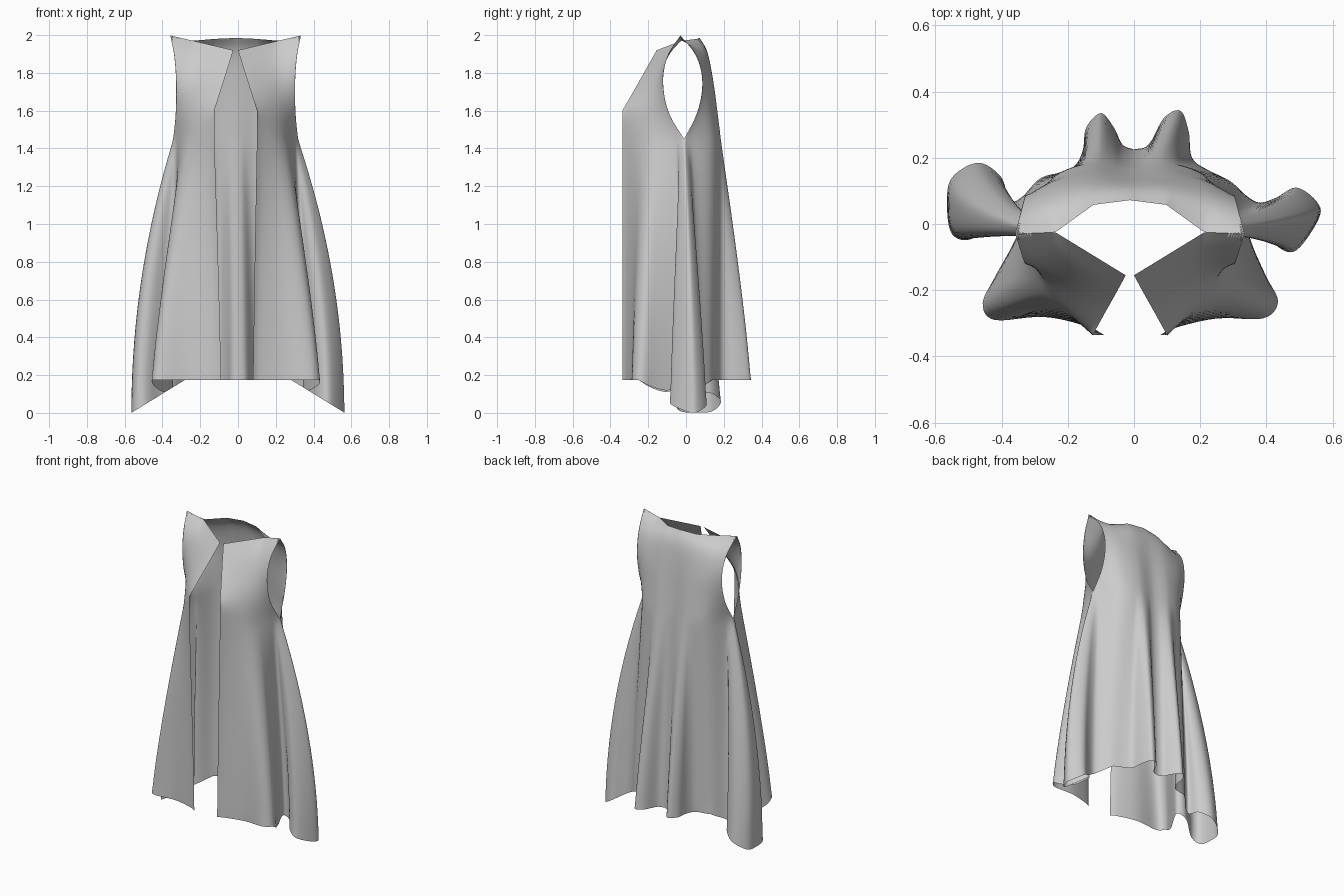
import bpy, bmesh
from mathutils import Vector

if "Cube" in bpy.data.objects:
    bpy.data.objects.remove(bpy.data.objects["Cube"])


def spline(pts, f, straight=False):
    """Catmull-Rom (or straight segments) through pts, f in 0..1."""
    n = len(pts) - 1
    g = min(max(f, 0), 1) * n
    i = min(int(g), n - 1)
    t = g - i
    b, c = pts[i], pts[i + 1]
    if straight:
        return b.lerp(c, t)
    a = pts[i - 1] if i > 0 else b * 2 - c
    d = pts[i + 2] if i + 2 <= n else c * 2 - b
    return (b * 2 + (c - a) * t + (a * 2 - b * 5 + c * 4 - d) * t * t
            + (b * 3 - a - c * 3 + d) * t ** 3) * 0.5


def clamp(v):
    return min(max(v, 0), 1)


def rows(data):
    return [[Vector(p) for p in r] for r in data]


# Bodice rows, underarm to shoulder: front edge -> armhole
front = rows([
    [(.113, -.335, 1.45), (.245, -.21, 1.45), (.33, -.01, 1.45)],
    [(.113, -.337, 1.6), (.225, -.21, 1.6), (.317, -.092, 1.59)],
    [(.075, -.268, 1.72), (.21, -.165, 1.75), (.315, -.122, 1.75)],
    [(.04, -.206, 1.83), (.205, -.105, 1.88), (.325, -.098, 1.89)],
    [(.0125, -.155, 1.92), (.225, -.025, 1.97), (.346, -.03, 1.998)]])
# Bodice rows, back: centre -> armhole
back = rows([
    [(0, .170, 1.45), (.12, .183, 1.45), (.24, .135, 1.45), (.33, -.01, 1.45)],
    [(0, .155, 1.6), (.12, .165, 1.6), (.24, .13, 1.6), (.317, .06, 1.59)],
    [(0, .14, 1.75), (.12, .145, 1.75), (.23, .125, 1.75), (.315, .088, 1.75)],
    [(0, .115, 1.91), (.12, .11, 1.91), (.235, .075, 1.91), (.325, .055, 1.89)],
    [(0, .072, 1.985), (.11, .058, 1.98), (.225, -.025, 1.97), (.346, -.03, 1.998)]])

# Hem folds seen from above: front edge -> side fold -> back centre
left_hem = [(-.09, -.335), (-.14, -.31), (-.27, -.28), (-.42, -.29), (-.457, -.24),
            (-.42, -.16), (-.365, -.06), (-.345, .0), (-.40, .02), (-.49, -.045),
            (-.55, -.03), (-.565, .06), (-.55, .14), (-.47, .185), (-.40, .14),
            (-.38, .07), (-.34, .08), (-.28, .14), (-.19, .165), (-.155, .22),
            (-.145, .29), (-.10, .335), (-.06, .29), (-.035, .24), (0, .225)]
right_hem = [(.08, -.335), (.12, -.315), (.25, -.285), (.39, -.285), (.435, -.235),
             (.40, -.16), (.36, -.07), (.345, -.01), (.38, 0), (.43, -.065),
             (.49, -.08), (.56, .02), (.55, .07), (.49, .11), (.43, .08),
             (.38, .065), (.34, .085), (.29, .13), (.22, .165), (.175, .2),
             (.165, .28), (.14, .342), (.09, .32), (.045, .24), (0, .225)]
# Where each hem point hangs from: 0 front edge, 1 side seam, 2 back centre
hang = [0, .12, .3, .5, .6, .7, .82, .88, .91, .94, .97, 1, 1.015, 1.03, 1.06,
        1.09, 1.15, 1.35, 1.52, 1.6, 1.67, 1.75, 1.84, 1.92, 2]
SUB, UP, DOWN = 6, 20, 36


def bodice(u, k, side):
    if u <= 1:
        col = [spline(r, u, r is front[-1]) for r in front]
    else:
        # full mirrored row keeps the centre back smooth
        col = [spline([Vector((-p.x, p.y, p.z)) for p in r[:0:-1]] + r,
                      .5 + (2 - u) / 2, r is back[-1]) for r in back]
    # the front edge keeps a crisp corner where the lapel begins
    p = spline(col, k, True).lerp(spline(col, k), clamp(u * 3))
    return Vector((p.x * side - .0125, p.y, p.z))


def hem_point(pts, f):
    p = spline([Vector((x, y, 0)) for x, y in pts], f)
    flare = clamp((abs(p.x) - .28) / .28) * clamp((p.y + .25) / .15)
    p.z = .175 - .172 * flare
    return p, flare


bm = bmesh.new()


def grid(cols):
    vs = [[bm.verts.new(p) for p in c] for c in cols]
    for a, b in zip(vs, vs[1:]):
        for i in range(len(a) - 1):
            bm.faces.new((a[i], b[i], b[i + 1], a[i + 1]))


for side, hem in ((-1, left_hem), (1, right_hem)):
    n = (len(hang) - 1) * SUB
    seam = hang.index(1) * SUB
    skirt, upper = [], []
    for j in range(n + 1):
        i = min(j // SUB, len(hang) - 2)
        u = hang[i] + (hang[i + 1] - hang[i]) * (j / SUB - i)
        top = bodice(u, 0, side)
        low, flare = hem_point(hem, j / n)
        col = []
        for k in range(DOWN + 1):
            t = (k / DOWN) ** 1.2
            # the side folds swing out early but only open up lower down
            fx = 1 - (1 - t) ** (1.2 + .8 * flare)
            fy = 1 - (1 - t) ** 1.2
            col.append(Vector((top.x + (low.x - top.x) * fx,
                               top.y + (low.y - top.y) * fy,
                               top.z + (low.z - top.z) * t)))
        skirt.append(col)
        upper.append([bodice(u, k / UP, side) for k in range(UP + 1)])
        if j == seam:  # back panel starts from its own armhole edge
            back_edge = [bodice(1.00001, k / UP, side) for k in range(UP + 1)]
    grid(skirt)
    grid(upper[:seam + 1])
    grid([back_edge] + upper[seam + 1:])

# Sew the panels together
bmesh.ops.remove_doubles(bm, verts=bm.verts[:], dist=.0006)
# Relax the cloth, leaving the open borders in place
inner = [v for v in bm.verts if not v.is_boundary]
for _ in range(6):
    bmesh.ops.smooth_vert(bm, verts=inner, factor=.5,
                          use_axis_x=True, use_axis_y=True, use_axis_z=True)
bmesh.ops.recalc_face_normals(bm, faces=bm.faces[:])
mesh = bpy.data.meshes.new("sleeveless_open_coat")
bm.to_mesh(mesh)
bm.free()
coat = bpy.data.objects.new("sleeveless_open_coat", mesh)
bpy.context.collection.objects.link(coat)
for f in mesh.polygons:
    f.use_smooth = True
